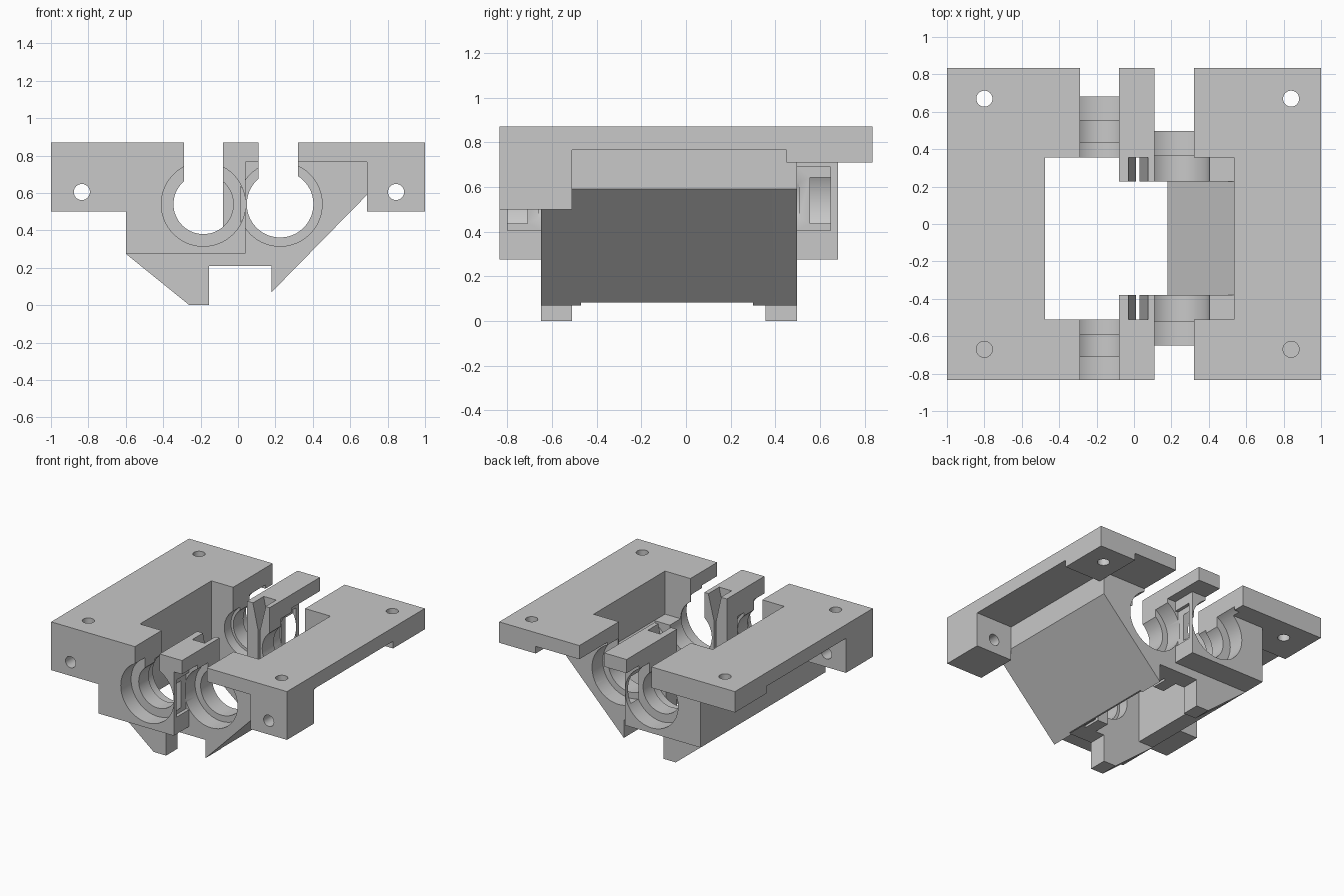
import bpy, bmesh, math
from mathutils import Matrix

if "Cube" in bpy.data.objects:
    bpy.data.objects.remove(bpy.data.objects["Cube"])

COLOR = (0.58, 0.58, 0.58, 1)
gray = bpy.data.materials.new("plain gray")
gray.use_nodes = True
gray.diffuse_color = COLOR
gray.node_tree.nodes["Principled BSDF"].inputs["Base Color"].default_value = COLOR

MID = -0.077          # the two end walls mirror about this y


def both(y0, y1):
    """A y range at the front wall and its mirror at the back wall."""
    return (y0, y1), (2 * MID - y1, 2 * MID - y0)


def make(name, bm):
    bmesh.ops.recalc_face_normals(bm, faces=bm.faces)
    mesh = bpy.data.meshes.new(name)
    bm.to_mesh(mesh)
    bm.free()
    mesh.materials.append(gray)
    ob = bpy.data.objects.new(name, mesh)
    bpy.context.collection.objects.link(ob)
    return ob


def prism(points, ys, name="part"):
    """Extrude an x-z outline along y."""
    bm = bmesh.new()
    face = bm.faces.new([bm.verts.new((x, ys[0], z)) for x, z in points])
    ext = bmesh.ops.extrude_face_region(bm, geom=[face])
    verts = [v for v in ext["geom"] if isinstance(v, bmesh.types.BMVert)]
    bmesh.ops.translate(bm, verts=verts, vec=(0, ys[1] - ys[0], 0))
    # the starting face is kept by the extrusion or replaced; close it if missing
    bmesh.ops.holes_fill(bm, edges=[e for e in bm.edges if e.is_boundary], sides=0)
    return make(name, bm)


def box(xs, ys, zs, name="part"):
    (a, b), (c, d) = xs, zs
    return prism([(a, c), (b, c), (b, d), (a, d)], ys, name)


def bore(x, z, r, ys):
    turns = [math.tau * i / 64 for i in range(64)]
    return prism([(x + r * math.cos(t), z + r * math.sin(t)) for t in turns], ys)


def drill(x, y, r, z0, z1):
    bm = bmesh.new()
    bmesh.ops.create_cone(bm, cap_ends=True, segments=32, radius1=r, radius2=r, depth=z1 - z0,
                          matrix=Matrix.Translation((x, y, (z0 + z1) / 2)))
    return make("drill", bm)


def combine(target, tool, op):
    mod = target.modifiers.new(op, "BOOLEAN")
    mod.operation, mod.solver, mod.object = op, "EXACT", tool
    bpy.context.view_layer.objects.active = target
    bpy.ops.object.modifier_apply(modifier=mod.name)
    bpy.data.objects.remove(tool)


TOP = 0.87
# Top plate with its large window
body = box((-1, 1), (-0.835, 0.835), (0.765, TOP), "bearing_carriage")
combine(body, box((-0.475, 0.535), (-0.51, 0.356), (0.7, 1)), "DIFFERENCE")

solids = [
    # front wing blocks and rear corner pads
    box((-1, -0.6), (-0.835, -0.51), (0.5, TOP)),
    box((0.69, 1), (-0.835, -0.51), (0.5, TOP)),
    box((-1, -0.29), (0.45, 0.835), (0.71, TOP)),
    box((0.69, 1), (0.45, 0.835), (0.71, TOP)),
    # left side wall
    box((-0.6, -0.475), (-0.7, 0.6), (0.275, TOP)),
    # slanted side panel
    prism([(0.69, 0.8), (0.69, 0.59), (0.18, 0.07), (0.18, 0.185), (0.535, 0.54), (0.535, 0.8)],
          (-0.65, 0.496)),
]
# End walls with feet, and the left bearing seats
wall = [(-0.6, 0.8), (-0.6, 0.275), (-0.26, 0), (-0.155, 0), (-0.155, 0.21),
        (0.18, 0.21), (0.18, 0.07), (0.69, 0.59), (0.69, 0.8)]
for ys in both(-0.65, -0.51):
    solids.append(prism(wall, ys))
for ys in both(-0.835, -0.6):
    solids.append(box((-0.6, 0.04), ys, (0.275, 0.8)))
# Inner half of the right bearing seats, and the middle tongue
for ys in both(-0.55, -0.38):
    solids.append(prism([(-0.08, 0.54), (-0.08, 0.21), (0.25, 0.21), (0.56, 0.5), (0.56, 0.54)], ys))
    solids.append(box((-0.08, 0.11), ys, (0.5, TOP)))
for s in solids:
    combine(body, s, "UNION")

cuts = []
# Entry slots above both bearing seats
for xs in ((-0.29, -0.08), (0.11, 0.32)):
    for ys in both(-1, -0.5):
        cuts.append(box(xs, ys, (0.54, 1)))
# Stepped bores: centre x, radius, y range
for x, r, y0, y1 in ((-0.185, 0.225, -0.9, -0.71), (-0.185, 0.16, -0.72, -0.58), (-0.185, 0.18, -0.59, -0.51),
                     (0.225, 0.225, -0.66, -0.52), (0.225, 0.178, -0.53, -0.37)):
    for ys in both(y0, y1):
        cuts.append(bore(x, 0.54, r, ys))
# Tie windows beside the left bores, tie funnels in the tongue
for ys in both(-0.8, -0.65):
    cuts.append(box((0.015, 0.06), ys, (0.405, 0.69)))
for ys in both(-0.51, -0.37):
    cuts.append(prism([(-0.03, 0.9), (-0.03, 0.86), (0.01, 0.68), (0.01, 0.1), (0.03, 0.1),
                       (0.03, 0.68), (0.075, 0.86), (0.075, 0.9)], ys))
# Screw holes
for x in (-0.8, 0.84):
    cuts.append(drill(x, 0.67, 0.043, 0.6, 1))
    cuts.append(drill(x, -0.67, 0.043, 0.67, 1))
for x in (-0.835, 0.845):
    cuts.append(bore(x, 0.605, 0.043, (-0.9, -0.45)))
# Relief under the slanted panel
cuts.append(box((0.1, 0.25), (-0.47, 0.3), (0, 0.083)))
for c in cuts:
    combine(body, c, "DIFFERENCE")

body.select_set(True)
bpy.context.view_layer.objects.active = body
bpy.ops.object.shade_smooth_by_angle(angle=math.radians(25))
